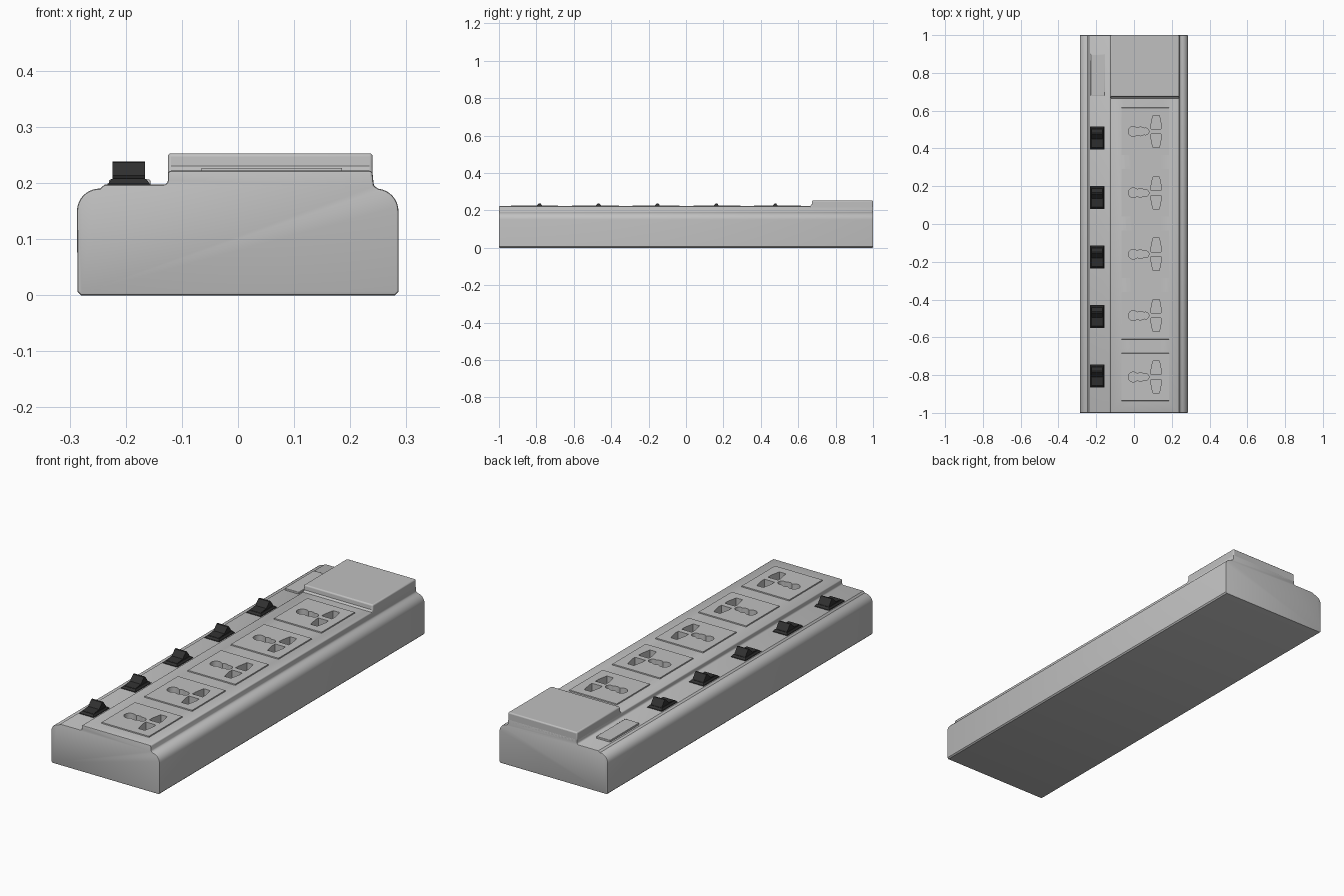
import bpy, bmesh, math
from mathutils import Vector

cube = bpy.data.objects.get("Cube")
if cube:
    bpy.data.objects.remove(cube, do_unlink=True)


def material(name, value):
    m = bpy.data.materials.new(name)
    m.use_nodes = True
    color = (value, value, value, 1)
    m.diffuse_color = color
    m.node_tree.nodes["Principled BSDF"].inputs["Base Color"].default_value = color
    return m


GREY = material("light grey plastic", 0.53)
BLACK = material("black plastic", 0.03)


def arc(cx, cz, r, start, end, n=8):
    """Points on an arc, angles in degrees."""
    angles = [math.radians(start + (end - start) * i / n) for i in range(n + 1)]
    return [(cx + r * math.cos(a), cz + r * math.sin(a)) for a in angles]


def add_prism(bm, points, axis, low, high, taper=1.0):
    """Extrude a 2D outline along an axis; taper scales the far end."""
    mid = sum((Vector(p) for p in points), Vector((0, 0))) / len(points)
    rings = []
    for depth, scale in ((low, 1.0), (high, taper)):
        ring = []
        for p in points:
            q = mid + (Vector(p) - mid) * scale
            co = list(q)
            co.insert("xyz".index(axis), depth)
            ring.append(bm.verts.new(co))
        rings.append(ring)
    a, b = rings
    bm.faces.new(a)
    bm.faces.new(b[::-1])
    for i in range(len(a)):
        j = (i + 1) % len(a)
        bm.faces.new((a[i], b[i], b[j], a[j]))


def make(name, prisms, mat, bevel=0.0, segments=2):
    bm = bmesh.new()
    for p in prisms:
        add_prism(bm, *p)
    bmesh.ops.recalc_face_normals(bm, faces=bm.faces)
    mesh = bpy.data.meshes.new(name)
    bm.to_mesh(mesh)
    bm.free()
    mesh.materials.append(mat)
    ob = bpy.data.objects.new(name, mesh)
    bpy.context.collection.objects.link(ob)
    if bevel:
        mod = ob.modifiers.new("soft edges", "BEVEL")
        mod.width = bevel
        mod.segments = segments
        mod.limit_method = "ANGLE"
        mod.angle_limit = math.radians(50)
    return ob


def activate(ob):
    bpy.ops.object.select_all(action="DESELECT")
    ob.select_set(True)
    bpy.context.view_layer.objects.active = ob


def rect(x0, x1, y0, y1):
    return [(x0, y0), (x1, y0), (x1, y1), (x0, y1)]


# Housing: one cross-section run along the whole length
section = [(-0.28, 0), (0.28, 0), (0.286, 0.006)]
section += arc(0.246, 0.15, 0.04, 0, 84)
section += [(0.242, 0.195)] + arc(0.234, 0.216, 0.006, 0, 90, 4)
section += arc(-0.119, 0.216, 0.006, 90, 180, 4)
section += arc(-0.133, 0.205, 0.008, 0, -90, 4)
section += [(-0.238, 0.197), (-0.246, 0.19)]
section += arc(-0.247, 0.15, 0.04, 95, 180) + [(-0.286, 0.006)]
housing = make("housing", [(section, "y", -1, 1)], GREY, 0.004)

# Raised cover at the back end
cover_side = [(1, 0.2), (1, 0.253), (0.674, 0.253), (0.672, 0.23), (0.664, 0.222), (0.664, 0.2)]
cover = make("end_cover", [(cover_side, "x", -0.125, 0.24)], GREY, 0.006, 3)

# Socket plates
socket_ys = [0.49 - 0.325 * i for i in range(5)]
plates = [make(f"socket_plate_{i + 1}",
               [(rect(-0.067, 0.187, y - 0.127, y + 0.127), "z", 0.215, 0.227, 0.985)], GREY)
          for i, y in enumerate(socket_ys)]

# Socket openings: a three-lobed slot and two tapered slots each
lobes = [(-0.004, 0.026), (0.034, 0.023), (0.061, 0.018)]


def lobed_outline(y):
    steps = 28
    xs = [-0.03 + 0.109 * (1 - math.cos(math.pi * i / steps)) / 2 for i in range(steps + 1)]
    half = [max(math.sqrt(max(r * r - (x - c) ** 2, 0)) for c, r in lobes) for x in xs]
    upper = [(x, y + h) for x, h in zip(xs, half)]
    lower = [(x, y - h) for x, h in zip(xs, half)]
    return upper + lower[-2:0:-1]


def tapered_outline(y, side):
    half = [(0.027, 0.013), (0.027, 0.035), (0.017, 0.085)]
    pts = [(0.117 + w, y + side * d) for w, d in half]
    return pts + [(0.117 - w, y + side * d) for w, d in reversed(half)]


holes = []
for y in socket_ys:
    for outline in (lobed_outline(y), tapered_outline(y, 1), tapered_outline(y, -1)):
        holes.append((outline, "z", 0.19, 0.26))
cutter = make("slot_cutter", holes, GREY)
cutter.hide_render = True
for ob in [housing] + plates:
    mod = ob.modifiers.new("slots", "BOOLEAN")
    mod.operation = "DIFFERENCE"
    mod.solver = "EXACT"
    mod.object = cutter
    activate(ob)
    for m in list(ob.modifiers):
        bpy.ops.object.modifier_apply(modifier=m.name)
bpy.data.objects.remove(cutter, do_unlink=True)

# Rocker switches: flared bezel and a ridged key
for i in range(5):
    y = 0.455 - 0.315 * i
    make(f"switch_bezel_{i + 1}", [
        (rect(-0.233, -0.156, y - 0.06, y + 0.06), "z", 0.193, 0.199),
        (rect(-0.231, -0.158, y - 0.058, y + 0.058), "z", 0.199, 0.207, 0.86)], BLACK)
    key = [(-0.05, 0.2), (-0.047, 0.208), (-0.005, 0.213), (0.019, 0.237),
           (0.026, 0.238), (0.046, 0.212), (0.05, 0.2)]
    make(f"switch_key_{i + 1}",
         [([(y + dy, z) for dy, z in key], "x", -0.224, -0.166)], BLACK)

# Raised window beside the cover
window = make("indicator_window", [(rect(-0.23, -0.156, 0.68, 0.9), "z", 0.19, 0.206)],
              GREY, 0.002)

for ob in [housing, cover, window]:
    activate(ob)
    bpy.ops.object.shade_smooth_by_angle(angle=math.radians(35))
